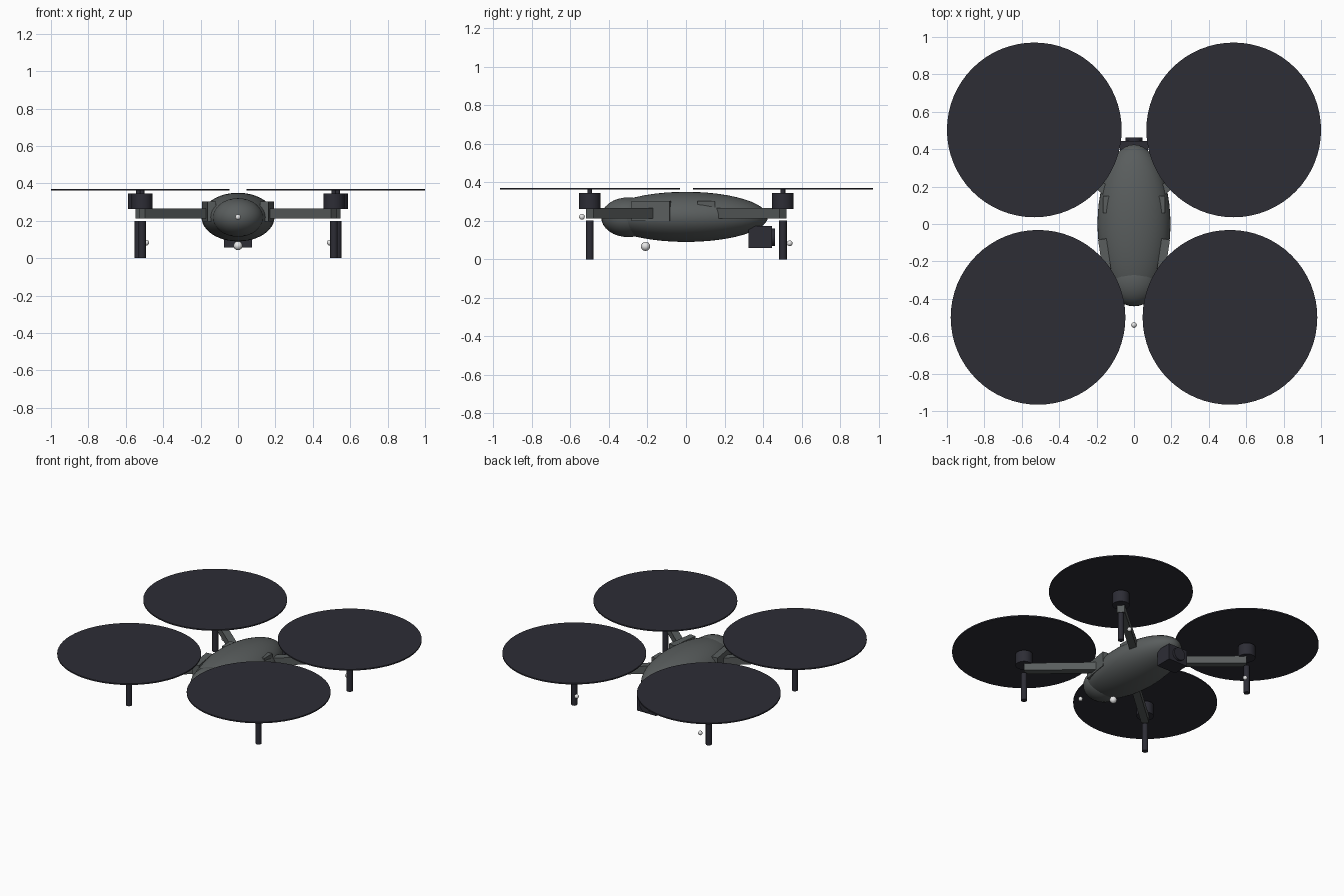
import bpy
from math import atan2, hypot, radians

cube = bpy.data.objects.get("Cube")
if cube:
    bpy.data.objects.remove(cube, do_unlink=True)


def material(name, rgb):
    m = bpy.data.materials.new(name)
    m.use_nodes = True
    m.diffuse_color = (*rgb, 1)
    m.node_tree.nodes["Principled BSDF"].inputs["Base Color"].default_value = (*rgb, 1)
    return m


GREY = material("body grey", (0.10, 0.11, 0.11))
DARK = material("dark plastic", (0.026, 0.026, 0.036))
WHITE = material("lamp white", (0.8, 0.8, 0.8))


def finish(name, mat, smooth=True):
    ob = bpy.context.object
    ob.name = name
    ob.data.materials.append(mat)
    bpy.ops.object.transform_apply(location=False, rotation=True, scale=True)
    if smooth:
        bpy.ops.object.shade_smooth_by_angle(angle=radians(35))
    return ob


def ball(name, loc, radii, mat, segments=32):
    bpy.ops.mesh.primitive_uv_sphere_add(segments=segments, ring_count=segments // 2, location=loc)
    bpy.context.object.scale = radii
    return finish(name, mat)


def box(name, loc, size, mat, turn=0):
    bpy.ops.mesh.primitive_cube_add(size=1, location=loc, rotation=(0, 0, turn))
    bpy.context.object.scale = size
    return finish(name, mat, False)


def rod(name, x, y, z0, z1, r, mat, sides):
    bpy.ops.mesh.primitive_cylinder_add(vertices=sides, radius=r, depth=z1 - z0,
                                        location=(x, y, (z0 + z1) / 2))
    return finish(name, mat)


# Fuselage and nose
ball("body", (0, 0, 0.22), (0.195, 0.425, 0.13), GREY, 48)
ball("nose", (0, -0.30, 0.218), (0.135, 0.14, 0.103), GREY)

# Arms, motors, rotors and legs at each corner
for end, ex, ey in (("front", 0.513, -0.499), ("back", 0.533, 0.503)):
    for side, s in (("left", 1), ("right", -1)):
        tag = f"{end}_{side}"
        x, y = s * ex, ey
        ix, iy = s * 0.13, 0.16 * (1 if ey > 0 else -1)
        box("arm_" + tag, ((x + ix) / 2, (y + iy) / 2, 0.239),
            (hypot(x - ix, y - iy), 0.05, 0.054), GREY, atan2(y - iy, x - ix))
        if end == "front":
            box("shoulder_" + tag, (s * 0.155, -0.18, 0.25), (0.045, 0.2, 0.105), GREY, s * -0.15)
        else:
            box("shoulder_" + tag, (s * 0.147, 0.105, 0.25), (0.04, 0.09, 0.105), GREY)
        rod("motor_" + tag, x, y, 0.262, 0.345, 0.056, DARK, 24)
        rod("motor_shaft_" + tag, x, y, 0.34, 0.366, 0.012, DARK, 12)
        rod("rotor_disc_" + tag, x, y, 0.361, 0.37, 0.467, DARK, 64)
        rod("leg_" + tag, x, y, 0, 0.2, 0.02, DARK, 12)

# Camera slung under the tail
box("camera", (0, 0.385, 0.115), (0.15, 0.12, 0.115), DARK)
bpy.ops.mesh.primitive_cylinder_add(vertices=24, radius=0.045, depth=0.03,
                                    location=(0, 0.447, 0.115), rotation=(radians(90), 0, 0))
finish("camera_lens", DARK)

# Lamps
ball("belly_lamp", (0, -0.21, 0.067), (0.024,) * 3, WHITE, 16)
ball("nose_lamp", (0, -0.54, 0.22), (0.015,) * 3, WHITE, 16)
for side, s in (("left", 1), ("right", -1)):
    ball("tail_lamp_" + side, (s * 0.49, 0.538, 0.083), (0.015,) * 3, WHITE, 16)
